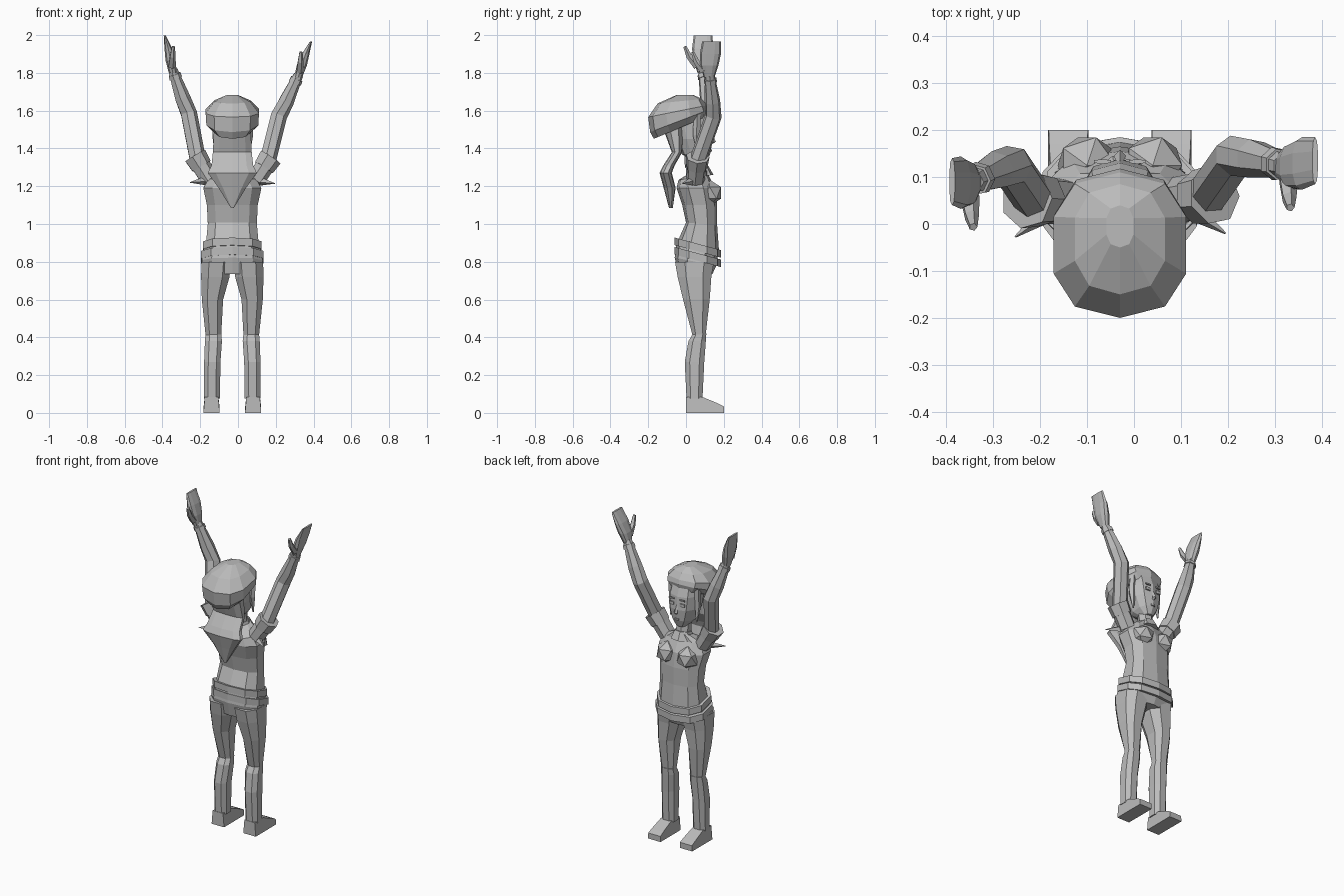
import bpy, bmesh, math
from mathutils import Vector

cube = bpy.data.objects.get("Cube")
if cube:
    bpy.data.objects.remove(cube, do_unlink=True)

GREY = (.5, .5, .5, 1)
material = bpy.data.materials.new("plain grey")
material.use_nodes = True
material.diffuse_color = GREY
material.node_tree.nodes["Principled BSDF"].inputs["Base Color"].default_value = GREY

MIDDLE = -.03  # centre line of the body
SIDES = (("left", 1), ("right", -1))


def finish(name, bm):
    bmesh.ops.recalc_face_normals(bm, faces=bm.faces)
    mesh = bpy.data.meshes.new(name)
    bm.to_mesh(mesh)
    bm.free()
    mesh.materials.append(material)
    bpy.context.collection.objects.link(bpy.data.objects.new(name, mesh))


def skin(name, *rings):
    """Bridge rings of points and cap both ends."""
    bm = bmesh.new()
    loops = [[bm.verts.new(point) for point in ring] for ring in rings]
    count = len(loops[0])
    for lower, upper in zip(loops, loops[1:]):
        for i in range(count):
            j = (i + 1) % count
            bm.faces.new((lower[i], lower[j], upper[j], upper[i]))
    bm.faces.new(loops[0])
    bm.faces.new(loops[-1])
    finish(name, bm)


def soften(value):
    return math.copysign(abs(value) ** .8, value)


def ring(z, half, back, front, x=MIDDLE, lean=0, sides=10):
    """Rounded box outline at one height; lean raises its front edge."""
    depth = (front - back) / 2
    points = []
    for i in range(sides):
        turn = math.tau * (i + .5) / sides
        across, along = half * soften(math.cos(turn)), depth * soften(math.sin(turn))
        points.append(Vector((x + across, back + depth + along, z + lean * along)))
    return points


def tube(name, path, radii, sides=7):
    path = [Vector(point) for point in path]
    rings = []
    for i, (point, radius) in enumerate(zip(path, radii)):
        ahead, behind = path[min(i + 1, len(path) - 1)], path[max(i - 1, 0)]
        direction = (ahead - behind).normalized()
        across = (Vector((1, 0, 0)) - direction * direction.x).normalized()
        along = direction.cross(across)
        turns = [math.tau * k / sides for k in range(sides)]
        rings.append([point + radius * (across * math.cos(t) + along * math.sin(t)) for t in turns])
    skin(name, *rings)


def blob(name, centre, radius):
    bm = bmesh.new()
    bmesh.ops.create_icosphere(bm, subdivisions=1, radius=radius)
    bmesh.ops.translate(bm, vec=centre, verts=bm.verts)
    finish(name, bm)


# Torso, from hem to neckline
skin("shirt",
     ring(z=.885, half=.145, back=-.04, front=.175, lean=-.3),
     ring(z=1, half=.135, back=0, front=.165, lean=-.1),
     ring(z=1.1, half=.14, back=-.02, front=.165),
     ring(z=1.19, half=.16, back=-.05, front=.155),
     ring(z=1.245, half=.13, back=-.04, front=.12, lean=.15),
     ring(z=1.285, half=.06, back=.03, front=.115, lean=.2))

# Hips and the two slanted belts
skin("hips",
     ring(z=.735, half=.155, back=-.04, front=.14),
     ring(z=.8, half=.168, back=-.06, front=.16, lean=-.2),
     ring(z=.88, half=.15, back=-.05, front=.17, lean=-.3))
for name, base, half in (("lower_belt", .805, .172), ("upper_belt", .855, .162)):
    skin(name, *[ring(z=height, half=half, back=-.06, front=.185, lean=-.27)
                 for height in (base, base + .04)])

# Legs, shoes and chest, on both sides of the centre line
for side, sign in SIDES:
    def leg_ring(z, out, half, back, front):
        return ring(z, half, back, front, x=MIDDLE + sign * out, sides=8)

    blob(side + "_chest", (MIDDLE + sign * .07, .125, 1.165), radius=.07)
    skin(side + "_thigh",
         leg_ring(z=.4, out=.1, half=.043, back=.035, front=.105),
         leg_ring(z=.6, out=.105, half=.06, back=-.02, front=.13),
         leg_ring(z=.72, out=.09, half=.08, back=-.05, front=.14),
         leg_ring(z=.8, out=.085, half=.083, back=-.065, front=.155))
    skin(side + "_shin",
         leg_ring(z=.075, out=.108, half=.045, back=0, front=.09),
         leg_ring(z=.27, out=.106, half=.046, back=-.01, front=.1),
         leg_ring(z=.38, out=.1, half=.048, back=.01, front=.108),
         leg_ring(z=.42, out=.1, half=.044, back=.035, front=.11))

    # Shoe: side profile pulled across its width, narrower at the ankle
    profile = [(0, 0), (.2, 0), (.2, .035), (.17, .05), (.085, .085), (0, .085)]
    centre = MIDDLE + sign * .11
    skin(side + "_shoe", *[[(centre + edge * (.043 - z * z), y, z) for y, z in profile]
                           for edge in (-1, 1)])

# Neck and head, with the face tipped back
tube("neck", [(MIDDLE, .075, 1.23), (MIDDLE, .05, 1.42)], radii=[.048, .04])
tube("collar", [(MIDDLE, .078, 1.25), (MIDDLE, .07, 1.3)], radii=[.07, .05])
skin("head",
     ring(z=1.335, half=.03, back=.045, front=.115, lean=.1),
     ring(z=1.375, half=.062, back=-.02, front=.132, lean=.1),
     ring(z=1.45, half=.086, back=-.055, front=.138),
     ring(z=1.53, half=.092, back=-.075, front=.13),
     ring(z=1.6, half=.085, back=-.08, front=.105))
tube("nose", [(MIDDLE, .13, 1.48), (MIDDLE, .145, 1.435), (MIDDLE, .13, 1.425)],
     radii=[.006, .013, .006], sides=4)

# Slouching hat, low at the back
skin("hat",
     ring(z=1.51, half=.105, back=-.17, front=.11, lean=.42),
     ring(z=1.545, half=.143, back=-.19, front=.118, lean=.38),
     ring(z=1.597, half=.147, back=-.2, front=.11, lean=.2),
     ring(z=1.65, half=.1, back=-.15, front=.085, lean=.1),
     ring(z=1.683, half=.03, back=-.05, front=.04))

# Facial plates and side locks
def face_plate(name, x, z, half, height):
    skin(name, *[ring(level, half, back=.128, front=.138, x=x, sides=6)
                 for level in (z - height / 2, z + height / 2)])


face_plate("lips", MIDDLE, z=1.39, half=.015, height=.01)
for side, sign in SIDES:
    face_plate(side + "_eye", MIDDLE + sign * .037, z=1.485, half=.018, height=.018)
    face_plate(side + "_brow", MIDDLE + sign * .037, z=1.515, half=.02, height=.008)
    lock = MIDDLE + sign * .09
    tube(side + "_lock", [(lock, .06, 1.58), (lock, .055, 1.47), (lock, .065, 1.37)],
         radii=[.02, .02, .004], sides=5)

# Long hair: a straight sheet, a flare at the shoulders, then a point
skin("back_hair",
     ring(z=1.53, half=.1, back=-.13, front=0),
     ring(z=1.38, half=.107, back=-.075, front=-.02),
     ring(z=1.31, half=.115, back=-.12, front=-.06),
     ring(z=1.27, half=.135, back=-.14, front=-.075),
     ring(z=1.19, half=.075, back=-.118, front=-.055),
     ring(z=1.085, half=.008, back=-.09, front=-.07))

# Raised arms: the right one is mirrored, then set wider and further back
for side, sign in SIDES:
    def pose(point):
        x, y, z = point
        if sign > 0:
            return Vector(point)
        rise = (z - 1.2) / .6
        return Vector((-x - .06 * (1 - .6 * rise * rise), y - .035 * rise, z + .025 * rise))

    shoulder, biceps, elbow, forearm, wrist = [pose(joint) for joint in (
        (.09, .05, 1.23), (.155, .06, 1.33), (.215, .145, 1.57), (.255, .14, 1.65), (.32, .125, 1.79))]
    tube(side + "_arm", [shoulder, biceps, elbow, forearm, wrist],
         radii=[.05, .045, .045, .042, .026])
    tube(side + "_wristband", [forearm.lerp(wrist, .7), forearm.lerp(wrist, .85)],
         radii=[.036, .034])

    # Short sleeve with a turned cuff and a torn point
    cuff_start, cuff_end = shoulder.lerp(biceps, .7), shoulder.lerp(biceps, 1.25)
    tube(side + "_sleeve", [shoulder, cuff_start], radii=[.05, .052])
    tube(side + "_cuff", [cuff_start, cuff_end], radii=[.058, .064])
    tube(side + "_sleeve_tatter", [shoulder, biceps + Vector((sign * .04, -.08, -.115))],
         radii=[.03, .002], sides=4)

    # Flat hand fanning out, with a thumb
    hand = [ring(z=1.775, x=.318, half=.022, back=.095, front=.15),
            ring(z=1.84, x=.338, half=.028, back=.075, front=.172),
            ring(z=1.9, x=.358, half=.021, back=.073, front=.185),
            ring(z=1.965, x=.386, half=.006, back=.085, front=.185)]
    skin(side + "_hand", *[[pose(point) for point in outline] for outline in hand])
    thumb = [(.328, .095, 1.81), (.33, .055, 1.86), (.333, .035, 1.91)]
    tube(side + "_thumb", [pose(point) for point in thumb], radii=[.022, .016, .009], sides=5)
